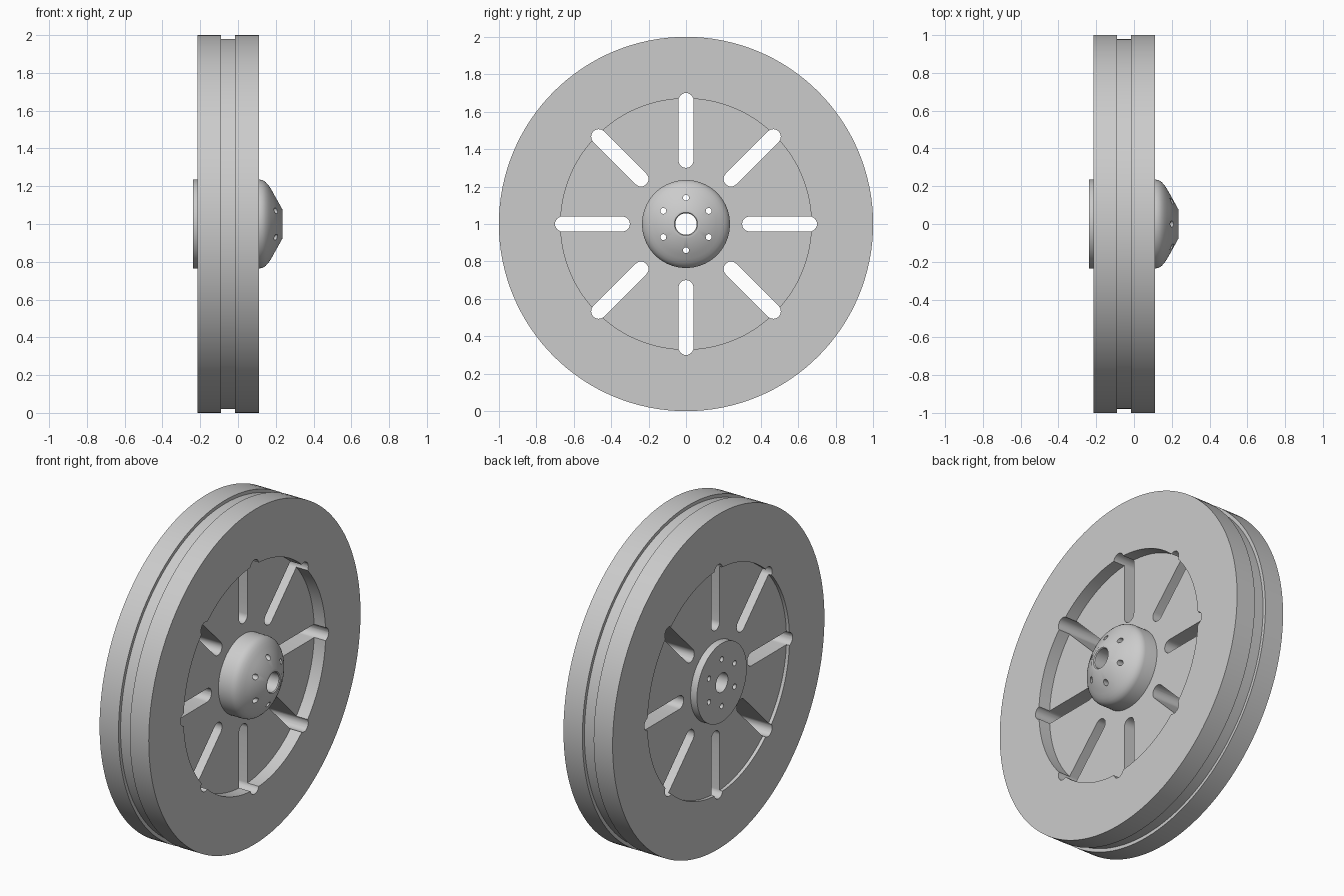
import bpy, bmesh, math
from mathutils import Matrix, Vector

if "Cube" in bpy.data.objects:
    bpy.data.objects.remove(bpy.data.objects["Cube"])

CENTRE = Vector((0, 0, 1))  # wheel axle runs along x through this point

grey = bpy.data.materials.new("plain grey")
grey.use_nodes = True
colour = (0.6, 0.6, 0.6, 1)
grey.diffuse_color = colour
grey.node_tree.nodes["Principled BSDF"].inputs["Base Color"].default_value = colour


def finish(bm, name):
    bmesh.ops.recalc_face_normals(bm, faces=bm.faces)
    mesh = bpy.data.meshes.new(name)
    bm.to_mesh(mesh)
    bm.free()
    mesh.materials.append(grey)
    obj = bpy.data.objects.new(name, mesh)
    obj.location = CENTRE
    bpy.context.collection.objects.link(obj)
    return obj


def lathe(name, profile, steps):
    """Turn a closed (x, radius) profile around the axle."""
    bm = bmesh.new()
    verts = [bm.verts.new((x, 0, r)) for x, r in profile]
    edges = [bm.edges.new((verts[i - 1], v)) for i, v in enumerate(verts)]
    bmesh.ops.spin(bm, geom=verts + edges, axis=(1, 0, 0), cent=(0, 0, 0),
                   angle=math.tau, steps=steps, use_merge=True)
    bmesh.ops.remove_doubles(bm, verts=bm.verts, dist=0.0001)
    return finish(bm, name)


def radial_cutter(name, outline, count):
    """Prisms through the wheel, repeated around the axle."""
    bm = bmesh.new()
    for i in range(count):
        turn = Matrix.Rotation(math.tau * i / count, 3, 'X')
        face = bm.faces.new([bm.verts.new(turn @ Vector((-0.5, y, z))) for y, z in outline])
        new = bmesh.ops.extrude_face_region(bm, geom=[face])["geom"]
        bmesh.ops.translate(bm, vec=(1, 0, 0),
                            verts=[g for g in new if isinstance(g, bmesh.types.BMVert)])
    cutter = finish(bm, name)
    cutter.hide_render = True
    return cutter


def arc(radius, z, start, end, steps):
    angles = [start + (end - start) * i / steps for i in range(steps + 1)]
    return [(radius * math.cos(a), z + radius * math.sin(a)) for a in angles]


def cut_and_smooth(obj, cutter):
    mod = obj.modifiers.new("cut", 'BOOLEAN')
    mod.operation = 'DIFFERENCE'
    mod.solver = 'EXACT'
    mod.object = cutter
    bpy.ops.object.select_all(action='DESELECT')
    bpy.context.view_layer.objects.active = obj
    obj.select_set(True)
    bpy.ops.object.modifier_apply(modifier=mod.name)
    bpy.data.objects.remove(cutter)
    bpy.ops.object.shade_smooth_by_angle(angle=math.radians(30))


# Grooved rim with a recessed web
wheel = lathe("wheel_rim_and_web", [
    (-0.215, 0.67), (-0.215, 1), (-0.09, 1), (-0.09, 0.98), (-0.015, 0.98), (-0.015, 1),
    (0.11, 1), (0.11, 0.67), (0.035, 0.67), (0.035, 0.2), (-0.195, 0.2), (-0.195, 0.67)], 128)

# Eight round-ended slots that notch into the rim
slot = arc(0.04, 0.66, 0, math.pi, 12) + arc(0.04, 0.34, math.pi, math.tau, 12)
cut_and_smooth(wheel, radial_cutter("slot_cutter", slot, 8))

# Domed hub with a bore and a back flange
hub = lathe("hub", [
    (-0.237, 0.057), (-0.237, 0.235), (0.115, 0.235), (0.132, 0.231), (0.147, 0.221),
    (0.161, 0.206), (0.174, 0.186), (0.188, 0.162), (0.235, 0.077), (0.235, 0.062),
    (0.23, 0.057)], 96)

# Six bolt holes
bolt_hole = arc(0.016, 0.14, 0, math.tau, 16)[:-1]
cut_and_smooth(hub, radial_cutter("bolt_hole_cutter", bolt_hole, 6))
